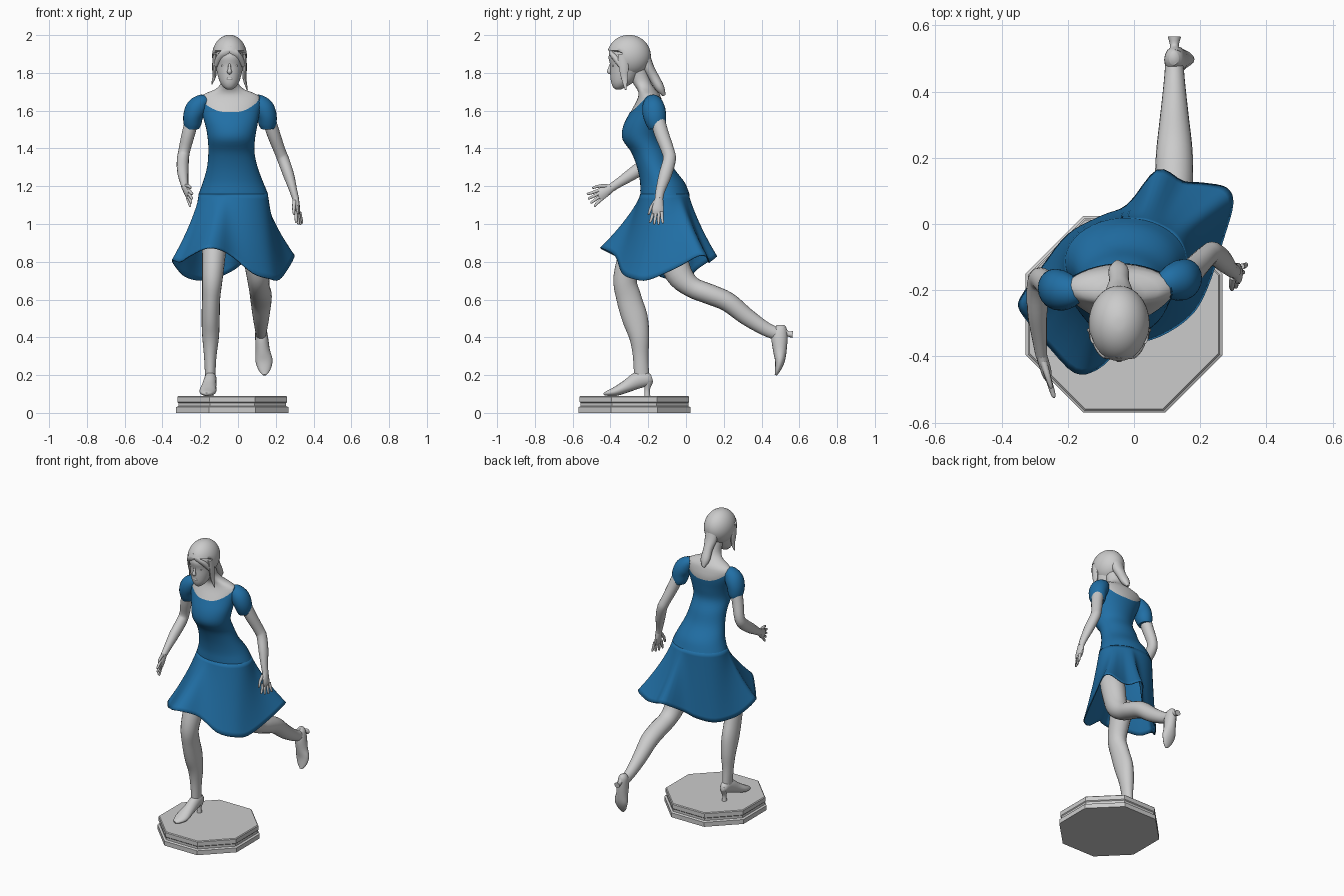
import bpy, bmesh, math
from mathutils import Vector

blue = bpy.data.materials.new("dress_blue")
blue.diffuse_color = (0.015, 0.16, 0.38, 1)


def build(name, rings, mat=None, caps=True, smooth=True):
    """Skin a list of closed rings into an object."""
    bm = bmesh.new()
    vs = [[bm.verts.new(p) for p in r] for r in rings]
    n = len(vs[0])
    for a, b in zip(vs, vs[1:]):
        for i in range(n):
            bm.faces.new((a[i], a[(i + 1) % n], b[(i + 1) % n], b[i]))
    if caps:
        bm.faces.new(vs[0])
        bm.faces.new(vs[-1])
    bmesh.ops.recalc_face_normals(bm, faces=bm.faces)
    me = bpy.data.meshes.new(name)
    bm.to_mesh(me)
    bm.free()
    ob = bpy.data.objects.new(name, me)
    bpy.context.collection.objects.link(ob)
    if mat:
        me.materials.append(mat)
    if smooth:
        bpy.ops.object.select_all(action='DESELECT')
        ob.select_set(True)
        bpy.context.view_layer.objects.active = ob
        bpy.ops.object.shade_smooth_by_angle(angle=math.radians(50))
    return ob


def spline(pts, steps, closed=False):
    """Catmull-Rom through tuples of any length."""
    n, out = len(pts), []
    get = (lambda i: pts[i % n]) if closed else (lambda i: pts[max(0, min(n - 1, i))])
    for i in range(n if closed else n - 1):
        for k in range(steps):
            t = k / steps
            out.append(tuple(0.5 * (2 * b + (c - a) * t + (2 * a - 5 * b + 4 * c - d) * t * t
                                    + (3 * b - a - 3 * c + d) * t ** 3)
                             for a, b, c, d in zip(get(i - 1), get(i), get(i + 1), get(i + 2))))
    return out if closed else out + [pts[-1]]


def limb(name, pts, mat=None, n=16, steps=4):
    """Tube along x, y, z with radii across x and across the path."""
    p = spline(pts, steps)
    rings = []
    for i, q in enumerate(p):
        t = (Vector(p[min(i + 1, len(p) - 1)][:3]) - Vector(p[max(i - 1, 0)][:3])).normalized()
        u = (Vector((1, 0, 0)) - t * t.x).normalized()
        v = t.cross(u)
        rings.append([Vector(q[:3]) + u * q[3] * math.cos(a) + v * q[4] * math.sin(a)
                      for a in (math.tau * k / n for k in range(n))])
    return build(name, rings, mat)


# Octagonal stepped base
build("base", [[(-0.03 + r / math.cos(math.pi / 8) * math.cos(math.pi / 8 + k * math.pi / 4),
                 -0.273 + r / math.cos(math.pi / 8) * math.sin(math.pi / 8 + k * math.pi / 4), z)
                for k in range(8)]
               for r, z in ((.297, 0), (.297, .03), (.285, .036), (.285, .052), (.29, .057), (.29, .085), (.285, .09))],
      smooth=False)

# Torso shape: z, centre x, centre y, half width, half depth
torso = spline([(1.10, -.025, -.095, .2, .14), (1.16, -.025, -.112, .183, .13), (1.22, -.026, -.125, .16, .118),
                (1.30, -.03, -.163, .134, .096),
                (1.38, -.035, -.195, .122, .095), (1.45, -.035, -.235, .125, .102),
                (1.52, -.035, -.23, .137, .102), (1.60, -.04, -.205, .157, .087),
                (1.65, -.042, -.195, .17, .07), (1.685, -.042, -.195, .15, .058),
                (1.712, -.043, -.21, .08, .05), (1.75, -.045, -.235, .047, .05), (1.82, -.045, -.265, .047, .055)], 6)


def on_torso(z, a, grow=1.0):
    for p, q in zip(torso, torso[1:]):
        if z <= q[0]:
            break
    t = max(0, min(1, (z - p[0]) / (q[0] - p[0])))
    cx, cy, rx, ry = (b + (c - b) * t for b, c in zip(p[1:], q[1:]))
    return Vector((cx + rx * grow * math.cos(a), cy + ry * grow * math.sin(a), z))


angles = [math.tau * k / 40 for k in range(40)]
build("chest_and_neck", [[on_torso(1.45 + .37 * i / 24, a, .97) for a in angles] for i in range(25)])

# Bodice with a scooped neckline
build("bodice", [[on_torso(1.16 + (1.592 + .09 * abs(math.cos(a)) ** 3 - 1.16) * i / 24, a) for a in angles]
                 for i in range(25)], blue, caps=False)

# Flared skirt swept along the stride, hips to wavy hem
hem = spline([(-.35, -.25, .81), (-.31, -.31, .80), (-.26, -.37, .83), (-.18, -.45, .87), (-.11, -.44, .87),
              (-.03, -.375, .83), (.08, -.34, .74), (.17, -.28, .71), (.22, -.2, .705), (.27, -.05, .77),
              (.30, .06, .83), (.28, .11, .83), (.21, .125, .80), (.15, .13, .80), (.07, .165, .83),
              (-.02, .06, .76), (-.1, .025, .72), (-.2, -.03, .70), (-.28, -.13, .72), (-.33, -.2, .77)], 4, True)
rings = []
for i in range(17):
    t = i / 16
    ring = []
    for h in hem:
        top = on_torso(1.16, math.atan2(h[1] + .14, h[0] + .025))
        w = .68 * t + .32 * t * t
        ring.append((top.x + (h[0] - top.x) * w, top.y + (h[1] - top.y) * w, top.z + (h[2] - top.z) * t))
    rings.append(ring)
skirt = build("skirt", rings, blue, caps=False)
mod = skirt.modifiers.new("thickness", 'SOLIDIFY')
mod.thickness = .006

# Puff sleeves running off the shoulders
for side, s, dy in (("right", -1, 0), ("left", 1, .03)):
    limb(side + "_sleeve", [(-.0425 + s * x, y + dy, z, r, v) for x, y, z, r, v in
                            ((.12, -.208, 1.655, .025, .03), (.145, -.206, 1.645, .044, .048),
                             (.175, -.202, 1.615, .056, .06), (.194, -.196, 1.575, .053, .061),
                             (.199, -.188, 1.53, .047, .052), (.2, -.185, 1.505, .037, .042))], blue, 20)

# Arms
limb("right_arm", [(-.235, -.19, 1.58, .036, .04), (-.262, -.18, 1.48, .035, .038), (-.285, -.165, 1.385, .031, .034),
                   (-.292, -.19, 1.335, .032, .036), (-.292, -.27, 1.275, .030, .034),
                   (-.285, -.35, 1.222, .022, .025), (-.28, -.395, 1.192, .018, .022)])
limb("left_arm", [(.155, -.16, 1.58, .036, .04), (.187, -.13, 1.48, .035, .038), (.222, -.095, 1.385, .031, .034),
                  (.24, -.088, 1.34, .031, .034), (.268, -.11, 1.26, .029, .034),
                  (.292, -.135, 1.18, .021, .025), (.305, -.143, 1.135, .018, .022)])


def hand(name, wrist, fwd, side):
    w, f, s = Vector(wrist), Vector(fwd).normalized(), Vector(side).normalized()

    def tube(part, *pts):
        limb(name + part, [(*(w + f * a + s * b), r, v) for a, b, r, v in pts], n=10, steps=3)
    tube("_palm", (-.01, 0, .017, .021), (.03, 0, .017, .029), (.065, 0, .015, .033), (.085, 0, .008, .028))
    for i in range(4):
        k = i - 1.5
        tube("_finger", (.07, k * .016, .009, .009), (.11, k * .021, .008, .008),
             (.14 - abs(k) * .008, k * .025, .006, .006), (.145 - abs(k) * .008, k * .026, .002, .002))
    tube("_thumb", (.015, .018, .011, .012), (.05, .04, .009, .009), (.085, .05, .006, .006), (.09, .051, .002, .002))


hand("right_hand", (-.28, -.395, 1.192), (.25, -.83, -.5), (.15, -.5, .83))
hand("left_hand", (.305, -.143, 1.135), (.14, -.1, -.95), (-.42, -.9, .05))

# Standing leg and trailing leg
limb("standing_leg", [(-.12, -.24, .95, .062, .066), (-.125, -.27, .88, .064, .073), (-.135, -.322, .72, .055, .062),
                      (-.142, -.303, .61, .048, .066), (-.145, -.27, .5, .048, .068), (-.145, -.247, .4, .044, .053),
                      (-.147, -.24, .3, .033, .041), (-.147, -.235, .19, .027, .04)], n=20)
limb("trailing_leg", [(.08, -.12, .96, .07, .075), (.09, -.09, .88, .072, .08), (.105, -.04, .74, .062, .072),
                      (.112, .03, .667, .056, .056), (.12, .12, .63, .058, .054), (.122, .22, .588, .055, .052),
                      (.122, .32, .51, .044, .046), (.122, .42, .445, .033, .037), (.122, .48, .42, .028, .034)], n=20)

# Heeled shoes
limb("standing_shoe", [(-.145, -.18, .185, .014, .02), (-.145, -.2, .18, .027, .036), (-.146, -.25, .175, .033, .045),
                       (-.153, -.31, .143, .038, .034), (-.16, -.37, .115, .045, .025),
                       (-.165, -.415, .104, .03, .014), (-.167, -.435, .1, .008, .006)])
limb("trailing_shoe", [(.121, .50, .465, .014, .02), (.121, .50, .445, .028, .034), (.125, .495, .40, .034, .043),
                       (.131, .497, .33, .038, .036), (.138, .497, .275, .045, .026),
                       (.14, .485, .225, .03, .014), (.14, .475, .2, .008, .006)])
limb("standing_heel", [(-.145, -.2, .165, .024, .025), (-.145, -.205, .125, .013, .014), (-.145, -.205, .09, .015, .016)])
limb("trailing_heel", [(.122, .51, .44, .024, .025), (.122, .535, .42, .013, .014), (.122, .565, .415, .02, .018)])


def blob(name, c, r, front=None):
    """Ellipsoid; vertices below the hairline can be pressed back."""
    rings = []
    for i in range(1, 24):
        p = math.pi * i / 24
        ring = []
        for a in angles:
            v = [c[0] + r[0] * math.sin(p) * math.cos(a), c[1] + r[1] * math.sin(p) * math.sin(a), c[2] + r[2] * math.cos(p)]
            if front and v[2] < front[1]:
                v[1] = max(v[1], front[0])
            ring.append(v)
        rings.append(ring)
    return build(name, rings)


# Head: face, hair cap, swept fringe, features
face = spline([(1.712, -.358, .014, .014), (1.725, -.352, .032, .034), (1.75, -.338, .05, .058), (1.79, -.325, .063, .075),
               (1.84, -.312, .073, .089), (1.89, -.307, .078, .102), (1.95, -.30, .06, .08)], 4)
build("face", [[(-.045 + rx * math.cos(a), cy + ry * math.sin(a), z) for a in angles] for z, cy, rx, ry in face])
blob("hair_cap", (-.045, -.302, 1.89), (.092, .116, .111), front=(-.335, 1.91))
for s in (-1, 1):
    limb("fringe", [(-.045 + s * x, y, z, r, v) for x, y, z, r, v in
                    ((0, -.395, 1.935, .02, .012), (.025, -.396, 1.905, .024, .012),
                     (.052, -.375, 1.88, .02, .016), (.073, -.345, 1.84, .012, .014))], n=12)
    blob("eye", (-.045 + s * .03, -.385, 1.838), (.014, .006, .006))
limb("nose", [(-.045, -.393, 1.86, .006, .006), (-.045, -.403, 1.825, .008, .009),
              (-.045, -.407, 1.806, .013, .011), (-.045, -.397, 1.797, .008, .006)], n=10)
blob("lips", (-.045, -.392, 1.768), (.02, .008, .008))

# Ponytail and loose side locks
limb("ponytail", [(-.045, -.225, 1.89, .045, .035), (-.045, -.2, 1.83, .04, .03), (-.045, -.172, 1.78, .03, .027),
                  (-.047, -.138, 1.72, .03, .024), (-.05, -.115, 1.68, .008, .008)])
for name, s, dz in (("left_lock", 1, 0), ("right_lock", -1, .03)):
    limb(name, [(-.045 + s * .077, -.335, 1.90, .012, .028), (-.045 + s * .08, -.33, 1.83, .012, .026),
                (-.045 + s * .08, -.325, 1.77 + dz / 2, .01, .018), (-.045 + s * .094, -.32, 1.71 + dz, .003, .004)], n=10)
